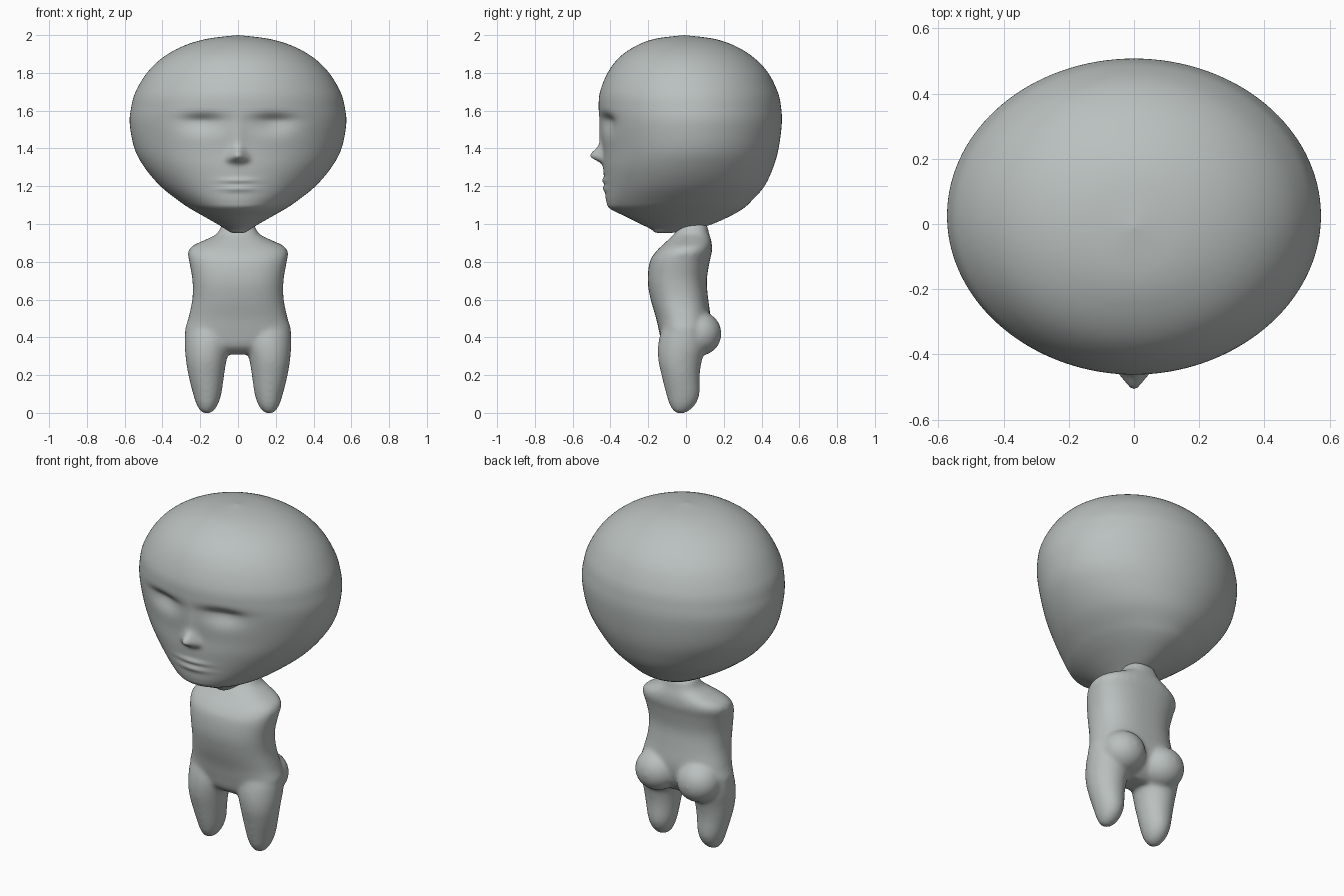
import bpy, bmesh
from math import sin, cos, pi, exp, copysign

cube = bpy.data.objects.get("Cube")
if cube:
    bpy.data.objects.remove(cube, do_unlink=True)

skin = bpy.data.materials.new("grey_clay")
skin.use_nodes = True
tone = (0.49, 0.53, 0.52, 1)
skin.diffuse_color = tone
bsdf = skin.node_tree.nodes["Principled BSDF"]
bsdf.inputs["Base Color"].default_value = tone
bsdf.inputs["Roughness"].default_value = 0.6


def refine(rows, steps):
    """Catmull-Rom resampling of a list of cross-sections."""
    pts = [rows[0]] + rows + [rows[-1]]
    out = []
    for a, b, c, d in zip(pts, pts[1:], pts[2:], pts[3:]):
        for i in range(steps):
            t = i / steps
            out.append([q + t * (r - p) / 2 + t * t * (p - 2.5 * q + 2 * r - s / 2)
                        + t ** 3 * (1.5 * (q - r) + (s - p) / 2)
                        for p, q, r, s in zip(a, b, c, d)])
    return out + [list(rows[-1])]


def loft(bm, sections, segs, power=2.0, warp=0.0, shape=None):
    """Sections are (z, centre x, half width, front y, back y), bottom to top."""
    rings = []
    for z, cx, w, front, back in sections:
        ring = []
        for k in range(segs):
            u = 2 * pi * k / segs
            a = u - warp * sin(u)
            s, c = sin(a), cos(a)
            x = cx + max(w, 0) * copysign(abs(s) ** (2 / power), s)
            y = (front + back) / 2 - (back - front) / 2 * copysign(abs(c) ** (2 / power), c)
            if shape and c > 0:
                y += shape(x, z)
            ring.append(bm.verts.new((x, y, z)))
        rings.append(ring)
    for lo, hi in zip(rings, rings[1:]):
        for k in range(segs):
            n = (k + 1) % segs
            bm.faces.new((lo[k], lo[n], hi[n], hi[k]))
    bm.faces.new(rings[0][::-1])
    bm.faces.new(rings[-1])


def finish(bm, name):
    bmesh.ops.remove_doubles(bm, verts=bm.verts, dist=0.0002)
    bmesh.ops.recalc_face_normals(bm, faces=bm.faces)
    for f in bm.faces:
        f.smooth = True
    mesh = bpy.data.meshes.new(name)
    bm.to_mesh(mesh)
    bm.free()
    mesh.materials.append(skin)
    obj = bpy.data.objects.new(name, mesh)
    bpy.context.collection.objects.link(obj)
    return obj


def bump(v, centre, below, above=None):
    """Bell curve with separate spreads on either side of its centre."""
    spread = below if v < centre or above is None else above
    return exp(-((v - centre) / spread) ** 2)


def face(x, z):
    """Depth change on the front of the head; negative is outward."""
    ax = abs(x)
    socket = 0.036 * bump(ax, 0.19, 0.11) * bump(z, 1.545, 0.06, 0.035)
    bridge = 0.012 * bump(x, 0, 0.035) * bump(z, 1.42, 0.06, 0.1)
    tip = 0.062 * bump(x, 0, 0.036) * bump(z, 1.36, 0.03, 0.042)
    nostrils = 0.014 * bump(ax, 0.04, 0.025) * bump(z, 1.345, 0.02, 0.03)
    lips = 0.011 * bump(x, 0, 0.09) * (bump(z, 1.23, 0.013) + bump(z, 1.187, 0.016))
    return socket - bridge - tip - nostrils - lips


# Head: wide rounded skull narrowing to the jaw
skull = [
    (0.952, 0, -0.115, -0.115), (0.955, 0.035, -0.16, -0.06),
    (0.975, 0.07, -0.19, 0.06), (1.0, 0.11, -0.24, 0.14),
    (1.04, 0.18, -0.32, 0.23), (1.08, 0.25, -0.4, 0.3),
    (1.12, 0.31, -0.422, 0.345), (1.2, 0.41, -0.43, 0.415),
    (1.3, 0.495, -0.438, 0.462), (1.4, 0.548, -0.44, 0.49),
    (1.53, 0.573, -0.455, 0.507), (1.62, 0.565, -0.462, 0.503),
    (1.7, 0.542, -0.455, 0.485), (1.8, 0.482, -0.415, 0.435),
    (1.88, 0.4, -0.355, 0.36), (1.94, 0.295, -0.27, 0.265),
    (1.98, 0.165, -0.165, 0.15), (2.0, 0, -0.01, -0.01)]
bm = bmesh.new()
loft(bm, refine([(z, 0, w, f, b) for z, w, f, b in skull], 11), 176,
     warp=0.4, shape=face)
finish(bm, "head")

# Torso with sloping shoulders and a neck stub
bm = bmesh.new()
trunk = [
    (0.31, 0.1, -0.07, 0.05), (0.35, 0.21, -0.12, 0.09),
    (0.42, 0.28, -0.14, 0.12), (0.5, 0.263, -0.158, 0.13),
    (0.6, 0.242, -0.187, 0.118), (0.7, 0.241, -0.203, 0.11),
    (0.8, 0.258, -0.192, 0.125), (0.85, 0.265, -0.162, 0.137),
    (0.885, 0.24, -0.128, 0.138), (0.92, 0.165, -0.09, 0.132),
    (0.95, 0.11, -0.06, 0.122), (1.0, 0.085, -0.03, 0.112)]
loft(bm, refine([(z, 0, w, f, b) for z, w, f, b in trunk], 4), 48, power=2.4)

# Legs with rounded ends, and buttocks
leg = [
    (-0.004, 0.165, 0, -0.03, -0.03), (0.004, 0.165, 0.028, -0.06, 0.005),
    (0.04, 0.163, 0.055, -0.086, 0.047), (0.1, 0.163, 0.075, -0.105, 0.072),
    (0.2, 0.168, 0.095, -0.13, 0.073), (0.28, 0.168, 0.108, -0.147, 0.085),
    (0.36, 0.16, 0.122, -0.148, 0.11), (0.44, 0.15, 0.125, -0.13, 0.11),
    (0.5, 0.13, 0.09, -0.1, 0.08)]
for side in (-1, 1):
    loft(bm, refine([(z, side * x, w, f, b) for z, x, w, f, b in leg], 4), 32)
    ball = bmesh.ops.create_uvsphere(bm, u_segments=32, v_segments=20, radius=1)
    for v in ball["verts"]:
        v.co = (side * 0.135 + v.co.x * 0.125, 0.07 + v.co.y * 0.118,
                0.42 + v.co.z * 0.118)
body = finish(bm, "body")

# Blend the body parts into one soft surface
remesh = body.modifiers.new("blend", 'REMESH')
remesh.mode = 'VOXEL'
remesh.voxel_size = 0.011
remesh.use_smooth_shade = True
soften = body.modifiers.new("soften", 'SMOOTH')
soften.factor = 0.5
soften.iterations = 12
